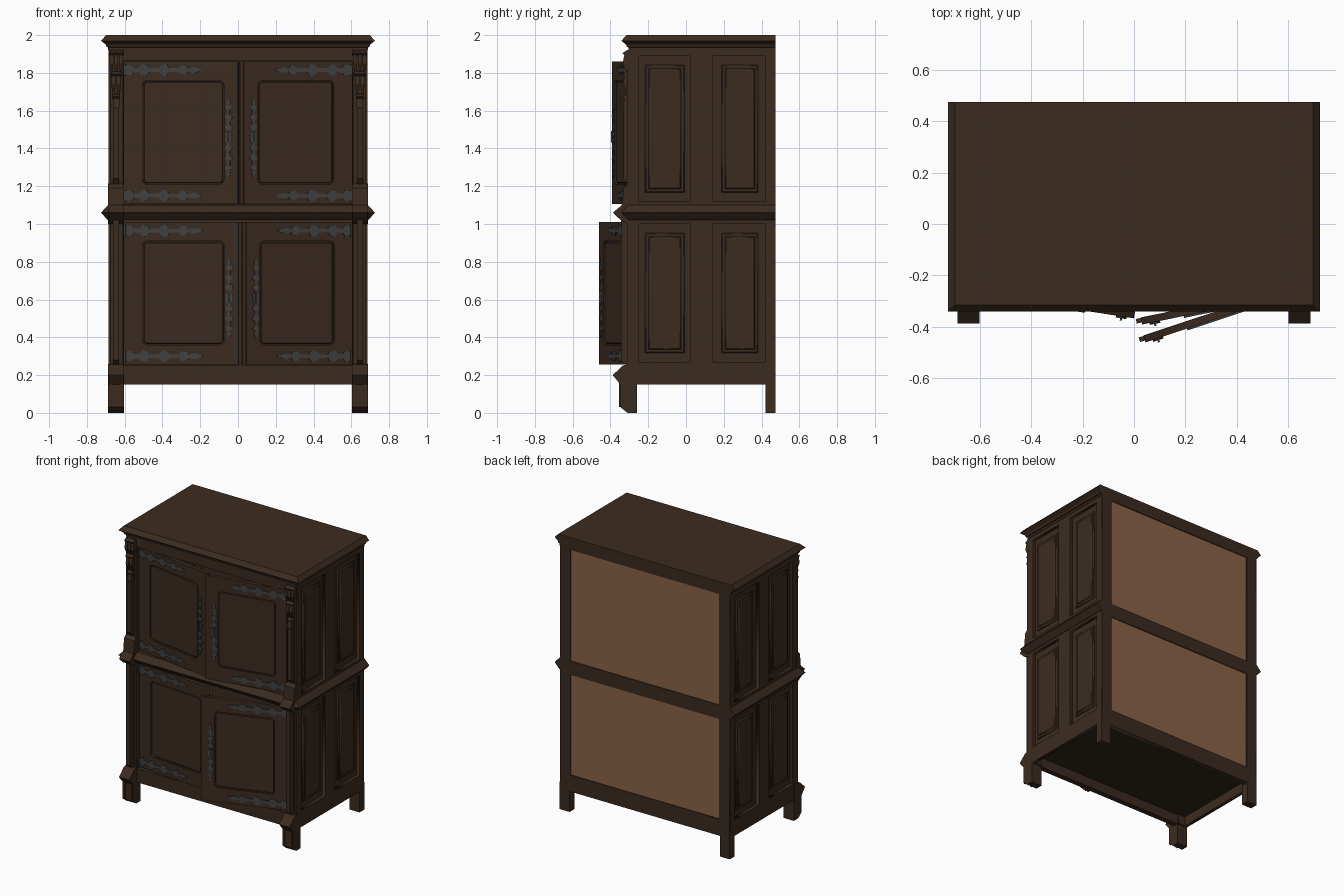
import bpy, bmesh, math
from mathutils import Matrix, Vector

if "Cube" in bpy.data.objects:
    bpy.data.objects.remove(bpy.data.objects["Cube"], do_unlink=True)


def material(name, rgb):
    m = bpy.data.materials.new(name)
    m.use_nodes = True
    m.diffuse_color = (*rgb, 1)
    m.node_tree.nodes["Principled BSDF"].inputs["Base Color"].default_value = (*rgb, 1)
    return m


WOOD = material("dark_oak", (0.043, 0.024, 0.0145))
DARK = material("shadowed_oak", (0.028, 0.021, 0.011))
PINE = material("pale_board", (0.255, 0.127, 0.063))
IRON = material("wrought_iron", (0.052, 0.052, 0.054))

FRONT = Matrix.Rotation(math.pi / 2, 4, "X")                 # u->x, v->z, out->-y
SIDE = Matrix(((0, 0, 1, 0), (1, 0, 0, 0), (0, 1, 0, 0), (0, 0, 0, 1)))  # u->y, v->z, out->x
FLIP = Matrix.Scale(-1, 4, (1, 0, 0))


def add_mesh(name, mesh, mat, matrix=Matrix()):
    mesh.transform(matrix)
    if matrix.determinant() < 0:
        mesh.flip_normals()
    mesh.materials.clear()
    mesh.materials.append(mat)
    ob = bpy.data.objects.new(name, mesh)
    bpy.context.collection.objects.link(ob)
    return ob


def stack(name, layers, mat=WOOD, matrix=Matrix()):
    """Loft rectangles (x0, x1, y0, y1, z) from bottom to top."""
    bm = bmesh.new()
    rings = [[bm.verts.new(p) for p in ((a, c, z), (b, c, z), (b, d, z), (a, d, z))]
             for a, b, c, d, z in layers]
    for lo, hi in zip(rings, rings[1:]):
        for i in range(4):
            j = (i + 1) % 4
            bm.faces.new((lo[i], lo[j], hi[j], hi[i]))
    bm.faces.new(rings[0][::-1])
    bm.faces.new(rings[-1])
    mesh = bpy.data.meshes.new(name)
    bm.to_mesh(mesh)
    bm.free()
    return add_mesh(name, mesh, mat, matrix)


def box(name, x0, x1, y0, y1, z0, z1, mat=WOOD, matrix=Matrix()):
    return stack(name, [(x0, x1, y0, y1, z0), (x0, x1, y0, y1, z1)], mat, matrix)


def rect(u0, u1, v0, v1, r=0):
    """Rectangle outline, with rounded corners when r is set."""
    if not r:
        return [(u0, v0), (u1, v0), (u1, v1), (u0, v1)]
    pts = []
    for k, (u, v) in enumerate(rect(u0 + r, u1 - r, v0 + r, v1 - r)):
        for i in range(5):
            a = math.pi * (1 + k / 2 + i / 8)
            pts.append((u + r * math.cos(a), v + r * math.sin(a)))
    return pts


def plate(name, outlines, thick, matrix, mat=WOOD, chamfer=0):
    """Flat board cut from outlines; inner outlines become openings."""
    cu = bpy.data.curves.new(name, "CURVE")
    cu.dimensions, cu.fill_mode = "2D", "BOTH"
    cu.bevel_depth, cu.bevel_resolution, cu.offset = chamfer, 0, -chamfer
    cu.extrude = thick / 2 - chamfer
    for pts in outlines:
        sp = cu.splines.new("POLY")
        sp.points.add(len(pts) - 1)
        for p, (u, v) in zip(sp.points, pts):
            p.co = (u, v, 0, 1)
        sp.use_cyclic_u = True
    tmp = bpy.data.objects.new(name, cu)
    bpy.context.collection.objects.link(tmp)
    dg = bpy.context.evaluated_depsgraph_get()
    mesh = bpy.data.meshes.new_from_object(tmp.evaluated_get(dg))
    bpy.data.objects.remove(tmp, do_unlink=True)
    return add_mesh(name, mesh, mat, matrix)


def ornament(length, half):
    """Leafy iron outline running along u, symmetric about v = 0."""
    shape = [(0, .7), (.1, .9), (.13, .4), (.2, .35), (.24, 1), (.3, .8), (.33, .3),
             (.45, .35), (.49, .9), (.55, 1), (.58, .3), (.7, .3), (.74, .8),
             (.8, .7), (.82, .25), (.9, .5), (1, .08)]
    top = [(t * length, w * half) for t, w in shape]
    return top + [(u, -v) for u, v in reversed(top)]


def at(x, y, z):
    return Matrix.Translation(Vector((x, y, z)))


# Cornice and waist moulding
def moulding(name, steps):
    stack(name, [(-.688 - o, .688 + o, -.305 - o, .475, z) for z, o in steps])


moulding("cornice", [(1.92, 0), (1.935, 0), (1.937, .008), (1.95, .012), (1.97, .037), (2, .01)])
moulding("waist_moulding", [(1.02, 0), (1.03, .01), (1.06, .037), (1.09, .01), (1.1, 0)])

# Carcass: back frame, back boards, floors and front rails
plate("back_frame", [rect(-.684, .684, .15, 1.93), rect(-.6, .6, .27, 1.0), rect(-.6, .6, 1.1, 1.91)],
      .04, at(0, .455, 0) @ FRONT)
for part, z0, z1 in (("lower", .24, 1.02), ("upper", 1.08, 1.93)):
    box(part + "_back_board", -.63, .63, .452, .468, z0, z1, PINE)
    box(part + "_back_lining", -.64, .64, .445, .451, z0, z1)
box("lower_shelf", -.64, .64, -.25, .44, .243, .25)
box("upper_shelf", -.64, .64, -.25, .44, 1.102, 1.107)
box("bottom_board", -.66, .66, -.26, .436, .22, .242, DARK)
box("front_apron", -.61, .61, -.3, -.26, .15, .25)
box("front_top_rail", -.61, .61, -.3, -.26, 1.862, 1.93)

TIERS = [("lower", .27, 1.0), ("upper", 1.12, 1.89)]
# Opening and raised field of each side panel, front to back
PANELS = [(-.27, .022, -.205, -.02), (.14, .42, .2, .37)]

for side, mir in (("left", Matrix()), ("right", FLIP)):
    # Panelled side
    holes = [rect(a, b, z0, z1) for _, z0, z1 in TIERS for a, b, _, _ in PANELS]
    plate(side + "_side_frame", [rect(-.298, .474, .15, 1.93)] + holes, .025, mir @ at(.6725, 0, 0) @ SIDE)
    box(side + "_side_lining", .645, .664, -.28, .434, .24, 1.93, WOOD, mir)
    for tier, z0, z1 in TIERS:
        for _, _, a, b in PANELS:
            for grow, x, t in ((.012, .668, .014), (-.006, .673, .016)):
                plate(side + "_" + tier + "_side_panel",
                      [rect(a - grow, b + grow, z0 + .06 - grow, z1 - .06 + grow)],
                      t, mir @ at(x, 0, 0) @ SIDE, WOOD, .005)

    # Legs and corner posts
    box(side + "_back_leg", .605, .685, .42, .475, 0, .2, WOOD, mir)
    box(side + "_front_post", .603, .685, -.3, -.25, .15, 1.93, WOOD, mir)
    stack(side + "_front_foot", [(.603, .687, y, -.26, z) for z, y in
          ((0, -.31), (.03, -.347), (.15, -.347), (.2, -.388), (.25, -.335), (.26, -.3))], WOOD, mir)
    for x in (.61, .665):
        box(side + "_foot_rib", x, x + .013, -.354, -.33, .03, .16, WOOD, mir)
    stack(side + "_waist_block", [(.603, .687, y, -.29, z) for z, y in
          ((1.0, -.31), (1.02, -.345), (1.06, -.387), (1.1, -.34), (1.19, -.33), (1.215, -.305))],
          WOOD, mir)

    # Slim shafts flanked by beads
    for tier, z0, z1, y in (("lower", .24, 1.02, -.345), ("upper", 1.2, 1.62, -.33)):
        stack(side + "_" + tier + "_shaft",
              [(.63, .662, -.3, -.29, z0), (.63, .662, y, -.29, z0 + .04),
               (.63, .662, y, -.29, z1)], WOOD, mir)
        for x in (.605, .675):
            box(side + "_" + tier + "_bead", x, x + .01, -.312, -.29, z0, z1 + .2 * (tier == "upper"),
                WOOD, mir)

    # Carved canopy: three rows of tapering pendants under caps
    for row, (z, count) in enumerate(((1.56, 1), (1.68, 2), (1.79, 3))):
        w = .075 * (row + 2) / 4
        step = w / count
        for i in range(count):
            x = .645 - w / 2 + step * (i + .5)
            h = step / 2 - .002
            stack(side + "_canopy_pendant",
                  [(x - .003, x + .003, -.31, -.29, z), (x - h, x + h, -.335, -.29, z + .06),
                   (x - h, x + h, -.328, -.29, z + .1), (x - h / 2, x + h / 2, -.315, -.29, z + .13)],
                  WOOD, mir)
        stack(side + "_canopy_cap",
              [(.645 - w / 2, .645 + w / 2, -.322, -.29, z + .1),
               (.645 - w / 2, .645 + w / 2, -.337, -.29, z + .115),
               (.645 - w / 2, .645 + w / 2, -.31, -.29, z + .13)], WOOD, mir)


# Doors, each hung on its hinge and standing ajar
def door(name, mir, z, width, angle):
    hang = mir @ at(.605, -.275, z) @ Matrix.Rotation(math.radians(angle), 4, "Z") @ FLIP
    h, u0, u1 = .755, .1, width - .075
    place = lambda out: hang @ at(0, -out, 0) @ FRONT
    plate(name + "_frame", [rect(0, width, 0, h), rect(u0, u1, .105, .655, .025)], .028, place(-.014))
    plate(name + "_panel", [rect(u0 - .02, u1 + .02, .09, .67)], .012, place(-.018))
    plate(name + "_panel_field", [rect(u0 + .006, u1 - .006, .111, .649, .02)], .012, place(-.012), WOOD, .004)
    for v in (.045, h - .045):
        plate(name + "_hinge_strap", [ornament(.42, .032)], .009, place(.003) @ at(0, v, 0), IRON)
        box(name + "_hinge_knuckle", -.004, .012, -.014, .004, v - .03, v + .03, IRON, hang)
    for turn in (0, math.pi):
        plate(name + "_lock_plate", [ornament(.21, .021)], .009,
              place(.003) @ at(width - .05, h / 2 - .025, 0)
              @ Matrix.Rotation(math.pi / 2 + turn, 4, "Z"), IRON)
    box(name + "_handle", width - .054, width - .046, -.016, 0, h / 2 - .05, h / 2 + .01, IRON, hang)
    if mir == Matrix():      # rebate strip that the other door closes against
        box(name + "_rebate_strip", width - .025, width + .02, .008, .026, 0, h, WOOD, hang)


door("upper_left_door", Matrix(), 1.105, .585, 11.5)
door("lower_left_door", Matrix(), .255, .59, 18.4)
door("upper_right_door", FLIP, 1.105, .612, 8.7)
door("lower_right_door", FLIP, .255, .61, 5)
